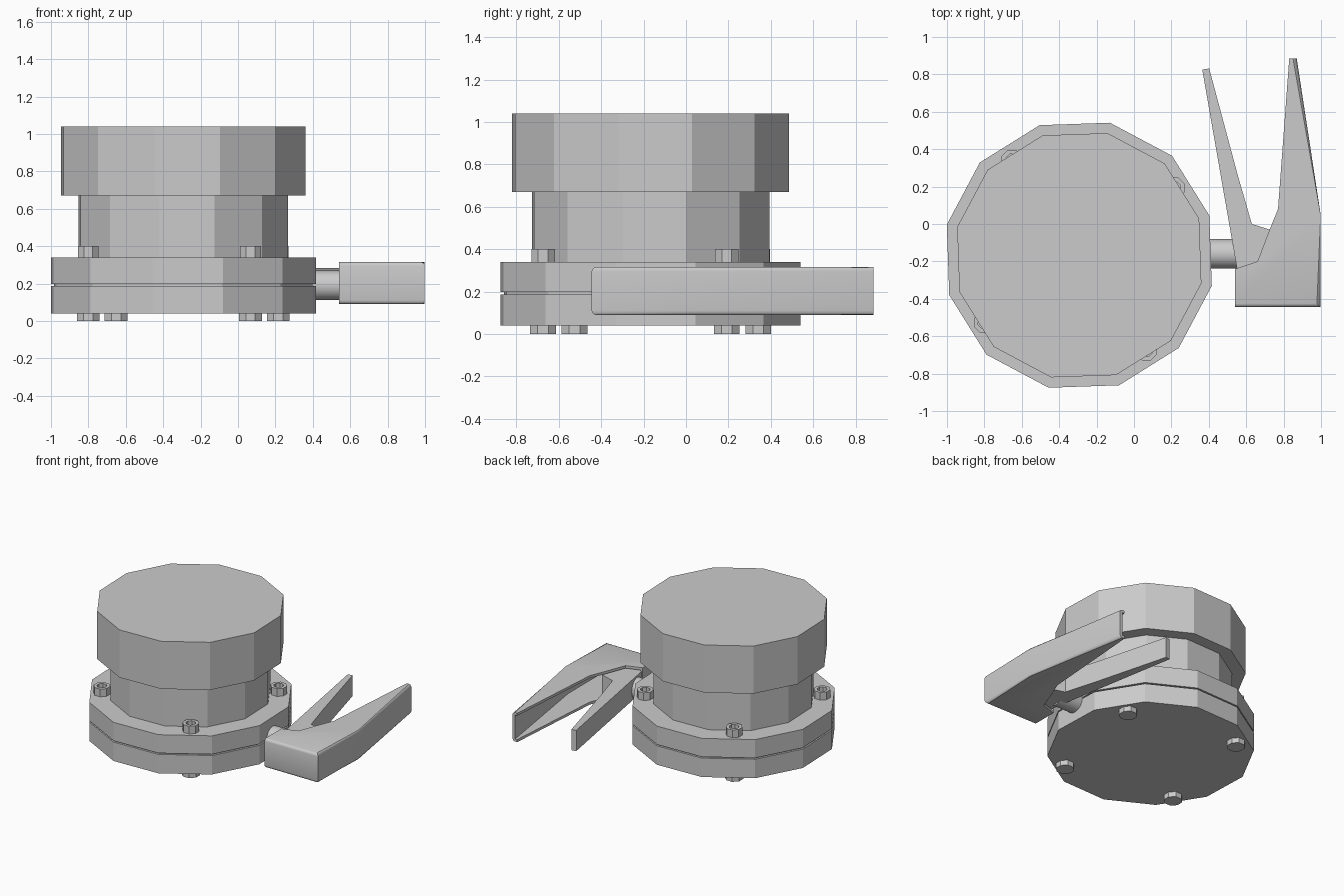
import bpy, bmesh, math

if "Cube" in bpy.data.objects:
    bpy.data.objects.remove(bpy.data.objects["Cube"])

CX, CY = -0.2925, -0.167      # axis of the round body
PHASE = math.radians(17)


def ring(cx, cy, r, n, phase=0.0):
    return [(cx + r * math.cos(phase + 2 * math.pi * i / n),
             cy + r * math.sin(phase + 2 * math.pi * i / n)) for i in range(n)]


def make(name, bm):
    bmesh.ops.recalc_face_normals(bm, faces=bm.faces[:])
    mesh = bpy.data.meshes.new(name)
    bm.to_mesh(mesh)
    bm.free()
    ob = bpy.data.objects.new(name, mesh)
    bpy.context.collection.objects.link(ob)
    return ob


def prism(name, pts, z0, z1, bevel_sides=(), width=0.02):
    """Extrude an outline; round the rims of the listed outline sides."""
    bm = bmesh.new()
    n = len(pts)
    lo = [bm.verts.new((x, y, z0)) for x, y in pts]
    hi = [bm.verts.new((x, y, z1)) for x, y in pts]
    bm.faces.new(lo[::-1])
    bm.faces.new(hi)
    for i in range(n):
        j = (i + 1) % n
        bm.faces.new((lo[i], lo[j], hi[j], hi[i]))
    rims = [bm.edges.get((row[i], row[(i + 1) % n])) for i in bevel_sides for row in (lo, hi)]
    if rims:
        bmesh.ops.bevel(bm, geom=rims, offset=width, segments=3, profile=0.5, affect='EDGES')
    return make(name, bm)


def lathe(name, profile, cx, cy, n, phase=0.0):
    """Closed (radius, z) loop swept around a vertical axis: a tube."""
    bm = bmesh.new()
    loops = [[bm.verts.new((x, y, z)) for x, y in ring(cx, cy, r, n, phase)] for r, z in profile]
    for a, b in zip(loops, loops[1:] + loops[:1]):
        for i in range(n):
            j = (i + 1) % n
            bm.faces.new((a[i], a[j], b[j], b[i]))
    return make(name, bm)


# Twelve-sided body: two flanges, gasket, neck and cap
for name, r, z0, z1 in (("lower_flange", 0.727, 0.04, 0.187),
                        ("gasket", 0.71, 0.187, 0.197),
                        ("upper_flange", 0.727, 0.197, 0.34),
                        ("neck", 0.575, 0.34, 0.67),
                        ("cap", 0.67, 0.67, 1.04)):
    prism(name, ring(CX, CY, r, 12, PHASE), z0, z1)

# Bolts: solid heads below, hollow nuts above
for k, (x, y) in enumerate(ring(CX, CY, 0.622, 4, math.radians(35.3))):
    prism(f"bolt_head_{k}", ring(x, y, 0.066, 8, math.pi / 8), 0.0, 0.04)
    lathe(f"nut_{k}", [(0.06, 0.34), (0.06, 0.40), (0.036, 0.40), (0.036, 0.34)],
          x, y, 8, math.pi / 8)

# Round stem between flange and handle
stem = prism("stem", ring(0, 0, 0.079, 32), -0.12, 0.12)
stem.rotation_euler = (0, math.pi / 2, 0)
stem.location = (0.46, -0.16, 0.19)

# Hollow lever: rounded outer shell with the inside cut away
lever = prism("lever", [(0.54, -0.445), (0.998, -0.445), (0.998, 0.05), (0.87, 0.885),
                        (0.83, 0.885), (0.77, 0.08), (0.725, -0.03), (0.66, -0.20),
                        (0.54, -0.24)], 0.09, 0.315, bevel_sides=(0, 1, 2))
cutter = prism("lever_cutter", [(0.56, -0.42), (0.976, -0.42), (0.976, 0.05), (0.845, 0.90),
                                (0.70, 0.95), (0.50, 0.10), (0.50, -0.236), (0.56, -0.242)],
               0.11, 0.295)
cut = lever.modifiers.new("hollow", 'BOOLEAN')
cut.operation = 'DIFFERENCE'
cut.solver = 'EXACT'
cut.object = cutter
bpy.context.view_layer.update()
bpy.context.view_layer.objects.active = lever
lever.select_set(True)
bpy.ops.object.modifier_apply(modifier="hollow")
bpy.data.objects.remove(cutter)

# Trigger finger pivoting inside the lever
prism("trigger", [(0.365, 0.825), (0.402, 0.832), (0.555, 0.26), (0.63, 0.0), (0.745, -0.036),
                  (0.745, -0.30), (0.565, -0.30), (0.55, -0.235)], 0.122, 0.283)

# Smooth the rounded parts only
stem.select_set(True)
bpy.ops.object.shade_smooth_by_angle(angle=math.radians(35))
